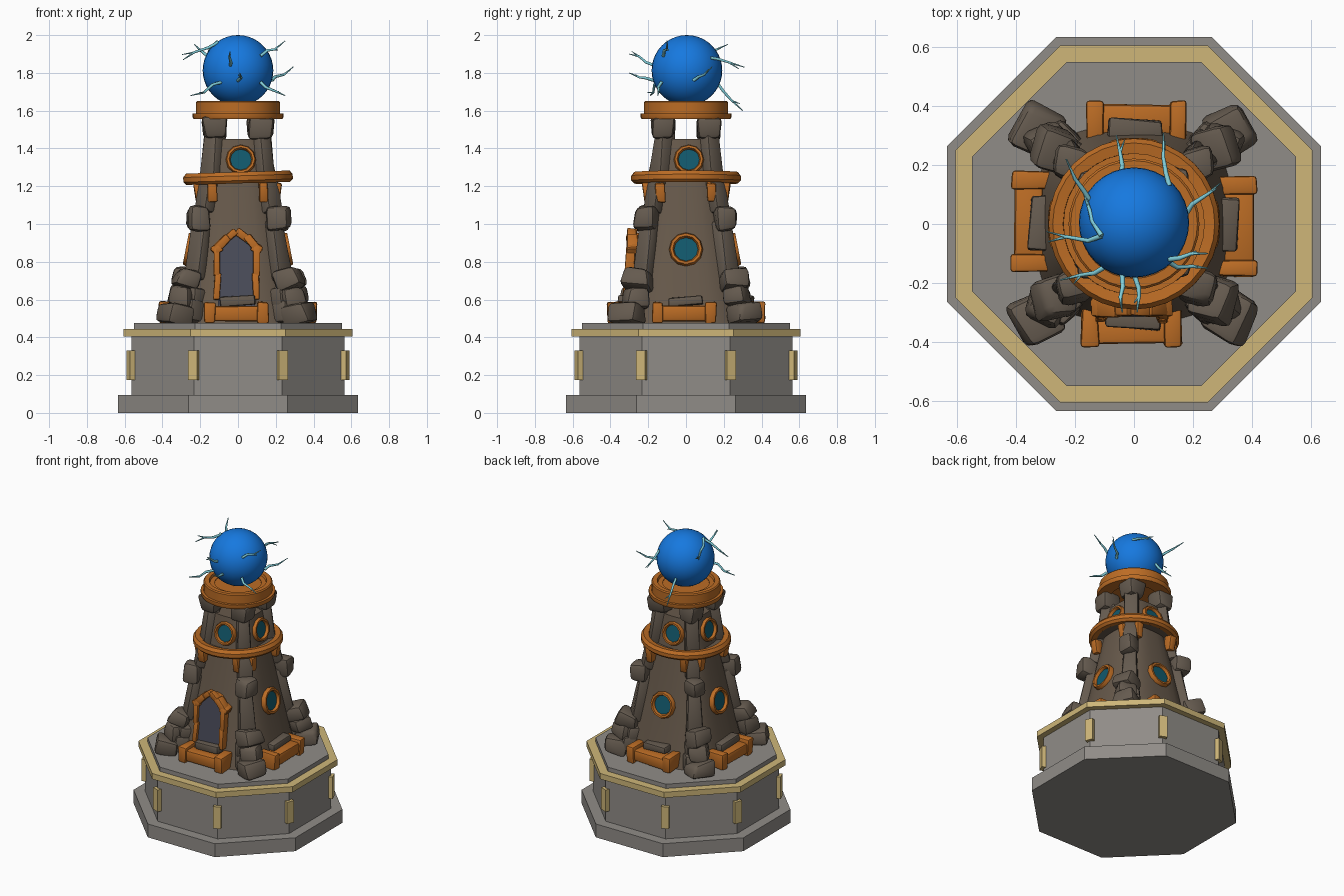
import bpy, bmesh, math, random
from mathutils import Vector, Matrix

random.seed(4)
cube = bpy.data.objects.get("Cube")
if cube:
    bpy.data.objects.remove(cube)

parts = []


def material(name, *rgb):
    m = bpy.data.materials.new(name)
    m.use_nodes = True
    m.diffuse_color = (*rgb, 1)
    m.node_tree.nodes["Principled BSDF"].inputs["Base Color"].default_value = (*rgb, 1)
    return m


grey = material("grey stone", .28, .265, .245)
gold = material("pale gold", .62, .47, .19)
brown = material("brown wall", .135, .1, .07)
rock = material("brown rock", .13, .103, .078)
wood = material("orange wood", .5, .15, .018)
blue = material("orb blue", .008, .19, .74)
spark = material("pale cyan", .22, .62, .7)
glass = material("teal glass", .006, .1, .15)
slate = material("slate door", .07, .075, .105)


def finish(name, bm, mat):
    bmesh.ops.recalc_face_normals(bm, faces=bm.faces)
    mesh = bpy.data.meshes.new(name)
    bm.to_mesh(mesh)
    bm.free()
    mesh.materials.append(mat)
    ob = bpy.data.objects.new(name, mesh)
    bpy.context.collection.objects.link(ob)
    parts.append(ob)
    return ob


def block(name, a, b, w, d, mat, ref=(0, -1, 0), taper=1, rough=.1, round_=.2):
    """Worn block running from a to b, d thick along ref and w across it."""
    a, b, ref = Vector(a), Vector(b), Vector(ref)
    axis = (b - a).normalized()
    side = ref.cross(axis).normalized()
    front = axis.cross(side)
    size = Vector((w, d, (b - a).length))
    bm = bmesh.new()
    bmesh.ops.create_cube(bm, size=1)
    for v in bm.verts:
        if v.co.z > 0:
            v.co.x *= taper
            v.co.y *= taper
        jig = Vector([random.uniform(-rough, rough) for _ in range(3)]) * min(size)
        v.co = Vector([p * q for p, q in zip(v.co, size)]) + jig
    if round_:
        bmesh.ops.bevel(bm, geom=bm.edges[:], offset=round_ * min(size), segments=2,
                        profile=.5, affect='EDGES', clamp_overlap=True)
    frame = Matrix((side, front, axis)).transposed().to_4x4()
    bm.transform(Matrix.Translation((a + b) / 2) @ frame)
    return finish(name, bm, mat)


def octagon(name, apothem, z0, z1, mat):
    bm = bmesh.new()
    r = apothem / math.cos(math.pi / 8)
    bmesh.ops.create_cone(bm, cap_ends=True, segments=8, radius1=r, radius2=r, depth=z1 - z0)
    bm.transform(Matrix.Translation((0, 0, (z0 + z1) / 2)) @ Matrix.Rotation(math.pi / 8, 4, 'Z'))
    return finish(name, bm, mat)


def loft(name, rings, mat, power=2, n=32, loop=False):
    """Stack of rounded outlines; each ring is (radius, z)."""
    bm = bmesh.new()
    rows = []
    for r, z in rings:
        row = []
        for i in range(n):
            t = 2 * math.pi * i / n
            c, s = math.cos(t), math.sin(t)
            k = r / (abs(c) ** power + abs(s) ** power) ** (1 / power)
            row.append(bm.verts.new((k * c, k * s, z)))
        rows.append(row)
    pairs = list(zip(rows, rows[1:])) + ([(rows[-1], rows[0])] if loop else [])
    for p, q in pairs:
        for i in range(n):
            j = (i + 1) % n
            bm.faces.new((p[i], p[j], q[j], q[i]))
    if not loop:
        bm.faces.new(rows[0])
        bm.faces.new(rows[-1])
    return finish(name, bm, mat)


def window(angle, out, z, r, shift=0):
    place = (Matrix.Rotation(angle, 4, 'Z') @ Matrix.Translation((shift, -out, z))
             @ Matrix.Rotation(math.radians(79), 4, 'X'))
    frame = loft("window_frame", [(r, -.03), (r, .006), (r * .93, .022), (r * .78, .022),
                                  (r * .7, .006), (r * .7, -.03)], wood, n=12, loop=True)
    pane = loft("window_glass", [(r * .74, -.03), (r * .74, .004)], glass, n=12)
    for ob in (frame, pane):
        ob.data.transform(place)


# Octagonal stone plinth with gold band and corner studs
octagon("plinth_foot", .635, 0, .095, grey)
octagon("plinth_body", .565, .095, .41, grey)
octagon("plinth_band", .605, .405, .445, gold)
octagon("plinth_deck", .55, .445, .475, grey)
for k in range(8):
    t = math.pi / 8 + k * math.pi / 4
    out = Vector((math.cos(t), math.sin(t), 0))
    p = out * .607
    block("plinth_stud", p + Vector((0, 0, .175)), p + Vector((0, 0, .33)), .052, .045,
          gold, out, rough=0, round_=0)

# Tapered tower wall
loft("tower_wall", [(.335, .475), (.305, .6), (.25, .87), (.185, 1.2), (.145, 1.45)],
     brown, power=3)

# Four corner buttresses of stacked rocks
for sx in (-1, 1):
    for sy in (-1, 1):
        def at(x, y, z):
            return (sx * x, sy * y, z)
        diag = at(1, 1, 0)
        block("buttress_foot", at(.34, .32, .475), at(.32, .31, .575), .17, .15, rock,
              at(1, .6, 0), .9, .16, .25)
        block("buttress_foot_small", at(.25, .29, .475), at(.24, .27, .59), .1, .12, rock, diag)
        block("buttress_boulder", at(.3, .27, .56), at(.285, .265, .67), .13, .13, rock,
              at(.4, 1, 0), .9, .14, .25)
        block("buttress_boulder", at(.225, .26, .56), at(.22, .25, .66), .09, .11, rock, diag)
        block("buttress_top_boulder", at(.285, .26, .65), at(.255, .245, .755), .15, .14, rock,
              at(1, .3, 0), .85, .14, .25)
        block("buttress_slab", at(.225, .225, .7), at(.19, .19, 1.02), .11, .08, rock, diag, .8)
        block("buttress_knob", at(.215, .21, .965), at(.21, .205, 1.09), .115, .12, rock,
              at(1, .25, 0), 1, .12, .25)
        block("buttress_neck", at(.175, .175, 1.06), at(.145, .145, 1.26), .09, .08, rock, diag)
        block("pillar", at(.14, .14, 1.22), at(.115, .115, 1.5), .09, .09, rock, diag, .9)
        block("pillar_head", at(.12, .12, 1.45), at(.12, .12, 1.565), .11, .12, rock,
              at(1, 0, 0), 1.15, .1)

# Timber kerbs, windows and brackets on every side
for k in range(4):
    turn = Matrix.Rotation(k * math.pi / 2, 3, 'Z')

    def side(x, y, z):
        return turn @ Vector((x, y, z))
    up = (0, 0, 1)
    block("kerb_beam", side(-.15, -.355, .525), side(.13, -.355, .525), .1, .08, wood, up,
          rough=.06)
    for x in (-.15, .13):
        block("kerb_end", side(x, -.28, .535), side(x, -.415, .53), .055, .105, wood, up, 1.1, .08)
    block("kerb_stone", side(-.095, -.315, .585), side(.09, -.325, .6), .07, .05, rock, up)
    window(k * math.pi / 2, .162, 1.34, .08, .015)
    window(k * math.pi / 2, .255, .865, .09)
    for x in (-.135, .135):
        block("gallery_bracket", side(x, -.19, 1.12), side(x, -.205, 1.22), .05, .06, wood,
              side(0, -1, 0))

# Pointed door with timber frame
bm = bmesh.new()
outline = [(-.105, .55), (.09, .55), (.09, .86), (-.008, .945), (-.105, .86)]
face = bm.faces.new([bm.verts.new((x, -.318 + (z - .55) * .07, z)) for x, z in outline])
ext = bmesh.ops.extrude_face_region(bm, geom=[face])
bmesh.ops.translate(bm, verts=[v for v in ext["geom"] if isinstance(v, bmesh.types.BMVert)],
                    vec=(0, .08, 0))
finish("door", bm, slate)
for x, s in ((-.112, -1), (.098, 1)):
    block("door_post", (x, -.31, .6), (x - s * .006, -.3, .74), .035, .05, wood)
    block("door_post", (x, -.302, .725), (x, -.29, .88), .034, .05, wood)
    block("door_gable", (x + s * .02, -.285, .85), (x * .45, -.285, .935), .045, .06, wood)
    block("door_gable", (x * .6, -.285, .915), (-.01, -.285, .965), .04, .05, wood)
    block("door_eave", (x - s * .01, -.28, .85), (x + s * .012, -.28, .89), .05, .07, wood)

# Slightly tilted gallery ring with its floor
ring = loft("gallery_ring", [(.24, 1.22), (.275, 1.215), (.29, 1.23), (.29, 1.255),
                             (.275, 1.275), (.24, 1.27)], wood, loop=True)
floor = loft("gallery_floor", [(.25, 1.225), (.25, 1.24)], brown)
for ob in (ring, floor):
    ob.data.transform(Matrix.Translation((0, 0, 1.245)) @ Matrix.Rotation(-.03, 4, 'Y')
                      @ Matrix.Translation((0, 0, -1.245)))

# Crown that cradles the orb
loft("crown_lower_ring", [(.15, 1.555), (.235, 1.555), (.24, 1.565), (.24, 1.585), (.15, 1.585)],
     wood, loop=True)
loft("crown_upper_ring", [(.15, 1.58), (.222, 1.58), (.222, 1.645), (.215, 1.652),
                          (.185, 1.652), (.18, 1.635), (.15, 1.635)], wood, loop=True)
loft("crown_floor", [(.16, 1.565), (.16, 1.63)], wood)

# Glowing orb
bm = bmesh.new()
bmesh.ops.create_uvsphere(bm, u_segments=32, v_segments=20, radius=.187)
bm.transform(Matrix.Translation((0, .005, 1.813)))
finish("orb", bm, blue)

# Jagged sparks leaping off the orb, each with a small fork
bolts = [((-.11, -.04, 1.96), (-.29, -.06, 1.87)), ((-.09, -.14, 1.75), (-.25, -.19, 1.68)),
         ((-.04, -.17, 1.84), (-.04, -.3, 1.9)), ((0, -.17, 1.76), (.01, -.3, 1.8)),
         ((.12, -.13, 1.75), (.25, -.15, 1.68)), ((.12, -.12, 1.89), (.25, -.1, 1.97)),
         ((.18, .04, 1.76), (.28, .12, 1.82)), ((.12, .13, 1.88), (.1, .31, 1.83)),
         ((-.04, .17, 1.74), (-.06, .3, 1.6)), ((-.11, -.04, 1.965), (-.17, .1, 1.88)),
         ((-.15, .08, 1.88), (-.23, .22, 1.95))]
curve = bpy.data.curves.new("sparks", 'CURVE')
curve.dimensions = '3D'
curve.bevel_depth = .009
curve.bevel_resolution = 1
curve.use_fill_caps = True


def streak(points, radii):
    s = curve.splines.new('POLY')
    s.points.add(len(points) - 1)
    for p, co, r in zip(s.points, points, radii):
        p.co = (*co, 1)
        p.radius = r


for a, b in bolts:
    a, b = Vector(a), Vector(b)
    bend = [a.lerp(b, f) + Vector([random.uniform(-.014, .014) for _ in range(3)])
            for f in (.3, .6)]
    streak([a, *bend, b], (1, .9, .7, .25))
    fork = Vector([random.uniform(-.03, .03) for _ in range(3)]) + (b - a) * .25
    streak([bend[1], bend[1] + fork], (.6, .2))
curve.materials.append(spark)
bpy.context.collection.objects.link(bpy.data.objects.new("sparks", curve))

# Smooth shading with sharp edges kept
bpy.ops.object.select_all(action='DESELECT')
for ob in parts:
    ob.select_set(True)
bpy.context.view_layer.objects.active = parts[0]
bpy.ops.object.shade_smooth_by_angle(angle=math.radians(35))
